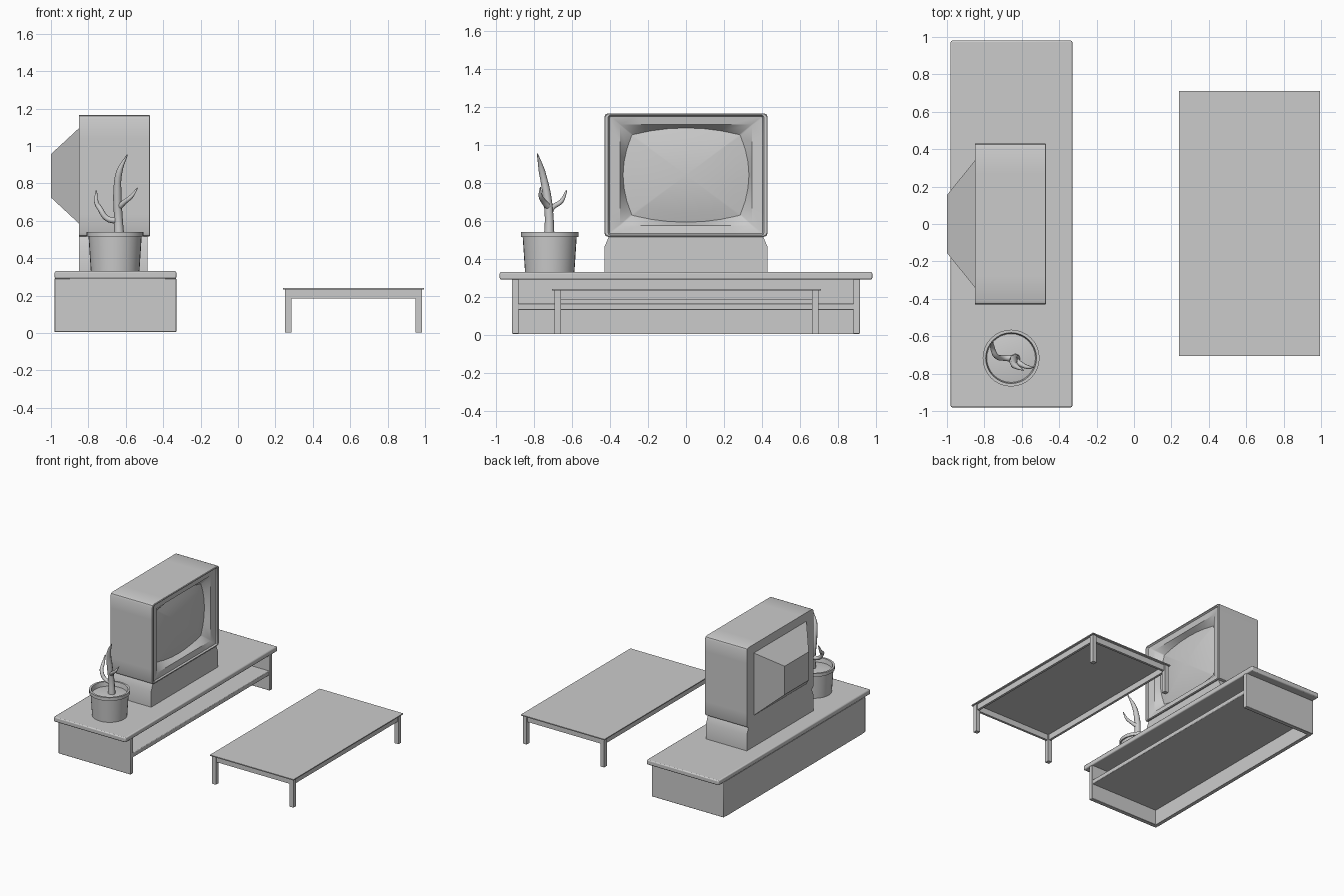
import bpy, bmesh, math
from mathutils import Vector

if "Cube" in bpy.data.objects:
    bpy.data.objects.remove(bpy.data.objects["Cube"])


def finish(name, bm, bevel=0, angle=30):
    bmesh.ops.remove_doubles(bm, verts=bm.verts, dist=1e-5)
    bmesh.ops.recalc_face_normals(bm, faces=bm.faces)
    me = bpy.data.meshes.new(name)
    bm.to_mesh(me)
    bm.free()
    ob = bpy.data.objects.new(name, me)
    bpy.context.collection.objects.link(ob)
    if bevel:
        m = ob.modifiers.new("bevel", 'BEVEL')
        m.width, m.segments = bevel, 2
    smooth(ob, angle)
    return ob


def smooth(ob, angle=30):
    bpy.ops.object.select_all(action='DESELECT')
    ob.select_set(True)
    bpy.context.view_layer.objects.active = ob
    bpy.ops.object.shade_smooth_by_angle(angle=math.radians(angle))


def box(name, x, y, z, bevel=0):
    bm = bmesh.new()
    bmesh.ops.create_cube(bm, size=1)
    for v in bm.verts:
        v.co = [(a + b) / 2 + c * (b - a) for (a, b), c in zip((x, y, z), v.co)]
    return finish(name, bm, bevel)


def loft(name, rings, angle=30):
    bm = bmesh.new()
    loops = [[bm.verts.new(p) for p in r] for r in rings]
    n = len(loops[0])
    for a, b in zip(loops, loops[1:]):
        for i in range(n):
            j = (i + 1) % n
            bm.faces.new((a[i], a[j], b[j], b[i]))
    bm.faces.new(loops[0])
    bm.faces.new(loops[-1])
    bmesh.ops.dissolve_degenerate(bm, edges=bm.edges, dist=1e-5)
    return finish(name, bm, angle=angle)


# ---- low media stand
box("stand_top", (-.98, -.33), (-.98, .98), (.29, .33), .008)
for side, s in (("left", -1), ("right", 1)):
    ys = sorted((s * .88, s * .915))
    box("stand_end_" + side, (-.98, -.33), ys, (.005, .292), .004)
box("stand_back", (-.98, -.95), (-.885, .885), (.005, .292))
box("stand_shelf", (-.955, -.335), (-.885, .885), (.13, .165), .004)

# ---- coffee table
box("table_top", (.24, .995), (-.705, .71), (.232, .24))
for i, x in enumerate((.25, .95)):
    for j, y in enumerate((-.693, .663)):
        box(f"table_leg_{i}{j}", (x, x + .035), (y, y + .035), (.003, .234))
    box(f"table_long_rail_{i}", (x + .008, x + .027), (-.66, .665), (.185, .234))
for j, y in enumerate((-.693, .663)):
    box(f"table_short_rail_{j}", (.283, .952), (y + .008, y + .027), (.185, .234))


# ---- television: every cross-section is a rounded or bowed rectangle
def ring(x, hy, hz, r=0, by=0, bz=0, zc=.84, n=5):
    pts = []
    for k, (sy, sz) in enumerate(((1, 1), (-1, 1), (-1, -1), (1, -1))):
        for a in (0, 45, 90):
            t = math.radians(k * 90 + a)
            pts.append((sy * (hy - r) + r * math.cos(t), sz * (hz - r) + r * math.sin(t)))
        for i in range(1, n + 1):
            t = 1 - 2 * i / (n + 1)
            bow = 1 - t * t
            if k % 2 == 0:
                pts.append((sy * t * (hy - r), sz * (hz + bz * bow)))
            else:
                pts.append((sy * (hy + by * bow), sz * t * (hz - r)))
    return [(x, y, zc + z) for y, z in pts]


def screen(x, s):
    return ring(x, .287 * s, .213 * s, .008 * s, .044 * s, .035 * s)


loft("television_case", [
    ring(-1, .155, .116), ring(-.85, .34, .255),
    ring(-.85, .43, .325, .02), ring(-.474, .43, .325, .02),
    ring(-.47, .425, .32, .016), ring(-.47, .41, .315, .012),
    ring(-.482, .403, .308, .008), ring(-.49, .348, .265, .004),
    screen(-.535, 1)])
loft("television_screen",
     [screen(-.535 + .035 * (1 - s * s), s) for s in (1, .8, .6, .4, .2, .05)], 60)

# Pedestal: chamfered profile extruded front to back
profile = [(-.43, .33), (.43, .33), (.43, .46), (.405, .518), (-.405, .518), (-.43, .46)]
loft("television_pedestal", [[(x, y, z) for y, z in profile] for x in (-.85, -.483)])

# ---- flower pot and soil, turned profile
PX, PY = -.657, -.717
pot = [(.13, .33), (.142, .515), (.152, .515), (.152, .541), (.136, .541),
       (.13, .505), (.09, .512), (.03, .515)]
loft("plant_pot", [[(PX + r * math.cos(i * math.pi / 16), PY + r * math.sin(i * math.pi / 16), z)
                    for i in range(32)] for r, z in pot])


# ---- bare plant: tapered curves turned to mesh
def stem(name, pts):
    cu = bpy.data.curves.new(name, 'CURVE')
    cu.dimensions = '3D'
    cu.bevel_depth, cu.bevel_resolution, cu.resolution_u = 1, 2, 5
    cu.use_fill_caps = True
    sp = cu.splines.new('BEZIER')
    sp.bezier_points.add(len(pts) - 1)
    for b, (x, y, z, r) in zip(sp.bezier_points, pts):
        b.co, b.radius = (x, y, z), r
        b.handle_left_type = b.handle_right_type = 'AUTO'
    ob = bpy.data.objects.new(name, cu)
    bpy.context.collection.objects.link(ob)
    bpy.ops.object.select_all(action='DESELECT')
    ob.select_set(True)
    bpy.context.view_layer.objects.active = ob
    bpy.ops.object.convert(target='MESH')
    smooth(bpy.context.object, 50)


stem("plant_trunk", [(-.635, -.72, .5, .028), (-.64, -.72, .62, .023), (-.645, -.733, .74, .022),
                     (-.635, -.758, .86, .017), (-.592, -.782, .953, .003)])
stem("plant_branch_left", [(-.64, -.718, .6, .018), (-.7, -.716, .612, .015), (-.738, -.705, .665, .014),
                           (-.758, -.655, .703, .012), (-.757, -.628, .76, .004)])
stem("plant_branch_right", [(-.64, -.722, .67, .018), (-.607, -.748, .7, .014),
                            (-.57, -.765, .73, .011), (-.537, -.766, .776, .003)])
